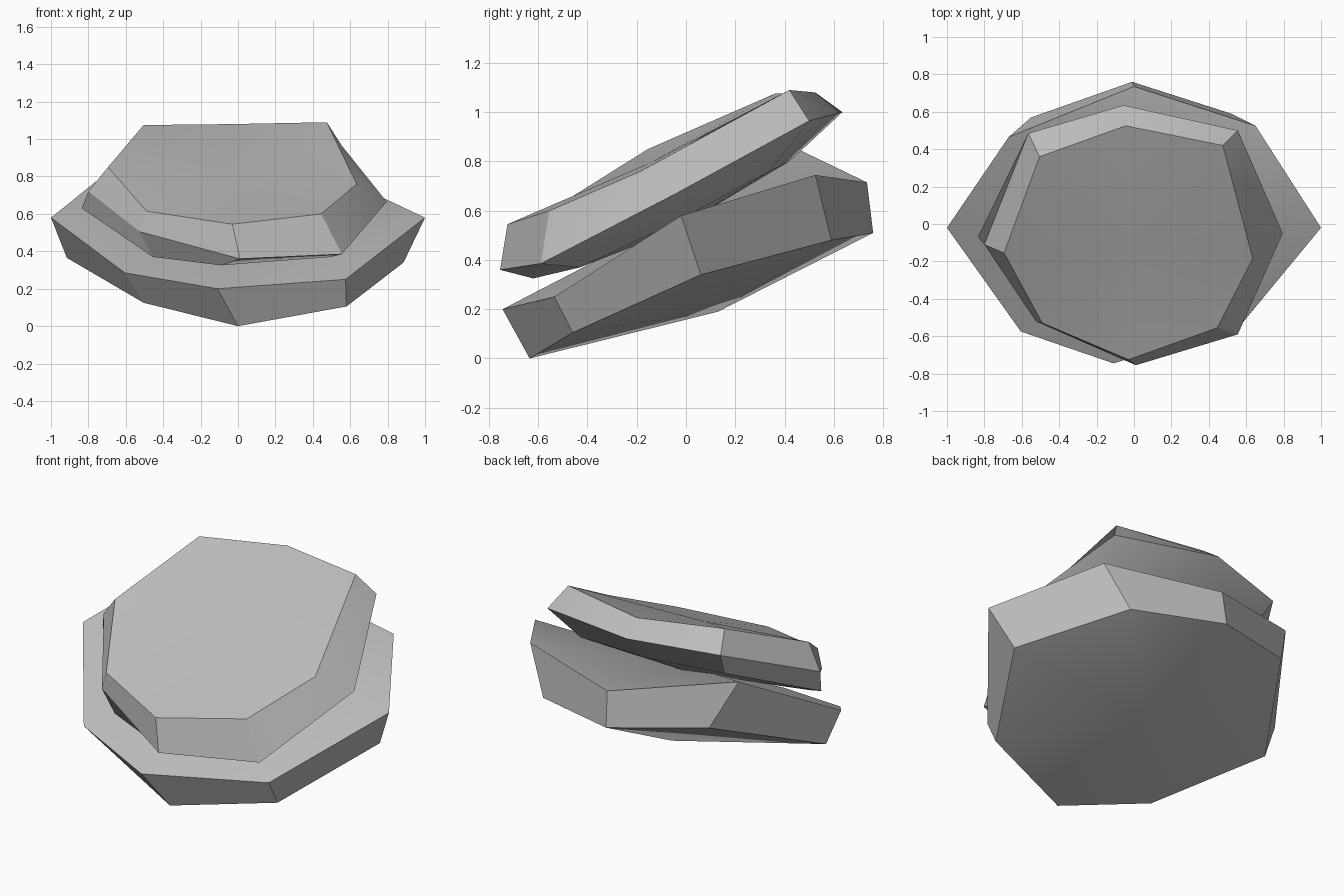
import bpy
import bmesh
import math

# Remove only the default object
default_cube = bpy.data.objects.get("Cube")
if default_cube:
    bpy.data.objects.remove(default_cube, do_unlink=True)


def make_material(name, color):
    material = bpy.data.materials.new(name)
    material.use_nodes = True
    material.diffuse_color = color
    shader = material.node_tree.nodes["Principled BSDF"]
    shader.inputs["Base Color"].default_value = color
    shader.inputs["Roughness"].default_value = 0.9
    return material


def make_slab(name, top_center, rings, bottom_center, material):
    """Loft a rock slab through octagonal outlines and close both ends with fans."""
    bm = bmesh.new()
    loops = [[bm.verts.new(point) for point in ring] for ring in rings]
    count = len(loops[0])

    # Side bands
    for upper, lower in zip(loops, loops[1:]):
        for i in range(count):
            j = (i + 1) % count
            bm.faces.new((upper[i], lower[i], lower[j], upper[j]))

    # Faceted top and underside
    for loop, center in ((loops[0], top_center), (loops[-1], bottom_center)):
        hub = bm.verts.new(center)
        for i in range(count):
            bm.faces.new((hub, loop[i], loop[(i + 1) % count]))

    bmesh.ops.recalc_face_normals(bm, faces=bm.faces)
    mesh = bpy.data.meshes.new(name)
    bm.to_mesh(mesh)
    bm.free()
    mesh.materials.append(material)

    slab = bpy.data.objects.new(name, mesh)
    bpy.context.collection.objects.link(slab)
    bpy.ops.object.select_all(action="DESELECT")
    slab.select_set(True)
    bpy.context.view_layer.objects.active = slab
    bpy.ops.object.shade_smooth_by_angle(angle=math.radians(30))
    return slab


stone_grey = make_material("stone grey", (0.5, 0.5, 0.5, 1))

# Outlines run counter-clockwise from the front corner
lower_rim = [(-.11, -.745, .2), (.575, -.535, .25), (1, -.02, .58), (.65, .525, .745),
             (0, .735, .715), (-.67, .465, .845), (-1, -.02, .58), (-.605, -.575, .285)]
lower_foot = [(0, -.635, 0), (.58, -.46, .105), (.885, .06, .34), (.52, .59, .48),
              (-.01, .76, .51), (-.55, .57, .58), (-.915, 0, .365), (-.505, -.46, .125)]

upper_rim = [(-.03, -.725, .545), (.445, -.555, .6), (.635, -.185, .76), (.475, .42, 1.09),
             (-.045, .525, 1.08), (-.505, .36, 1.075), (-.695, -.155, .85), (-.49, -.53, .615)]
upper_waist = [(.01, -.755, .36), (.555, -.59, .385), (.795, -.05, .665), (.555, .5, .965),
               (-.055, .635, 1), (-.565, .485, .98), (-.8, -.11, .72), (-.525, -.52, .505)]
upper_foot = [(-.09, -.62, .325), (.5, -.43, .37), (.65, -.05, .55), (.45, .34, .76),
              (-.05, .42, .8), (-.5, .36, .81), (-.835, -.07, .63), (-.455, -.5, .37)]

# Wide bottom slab
make_slab("lower_rock_slab", (0, -.05, .56), [lower_rim, lower_foot],
          (0, .13, .19), stone_grey)

# Smaller slab resting on it
make_slab("upper_rock_slab", (-.02, -.145, .795), [upper_rim, upper_waist, upper_foot],
          (0, -.05, .52), stone_grey)
